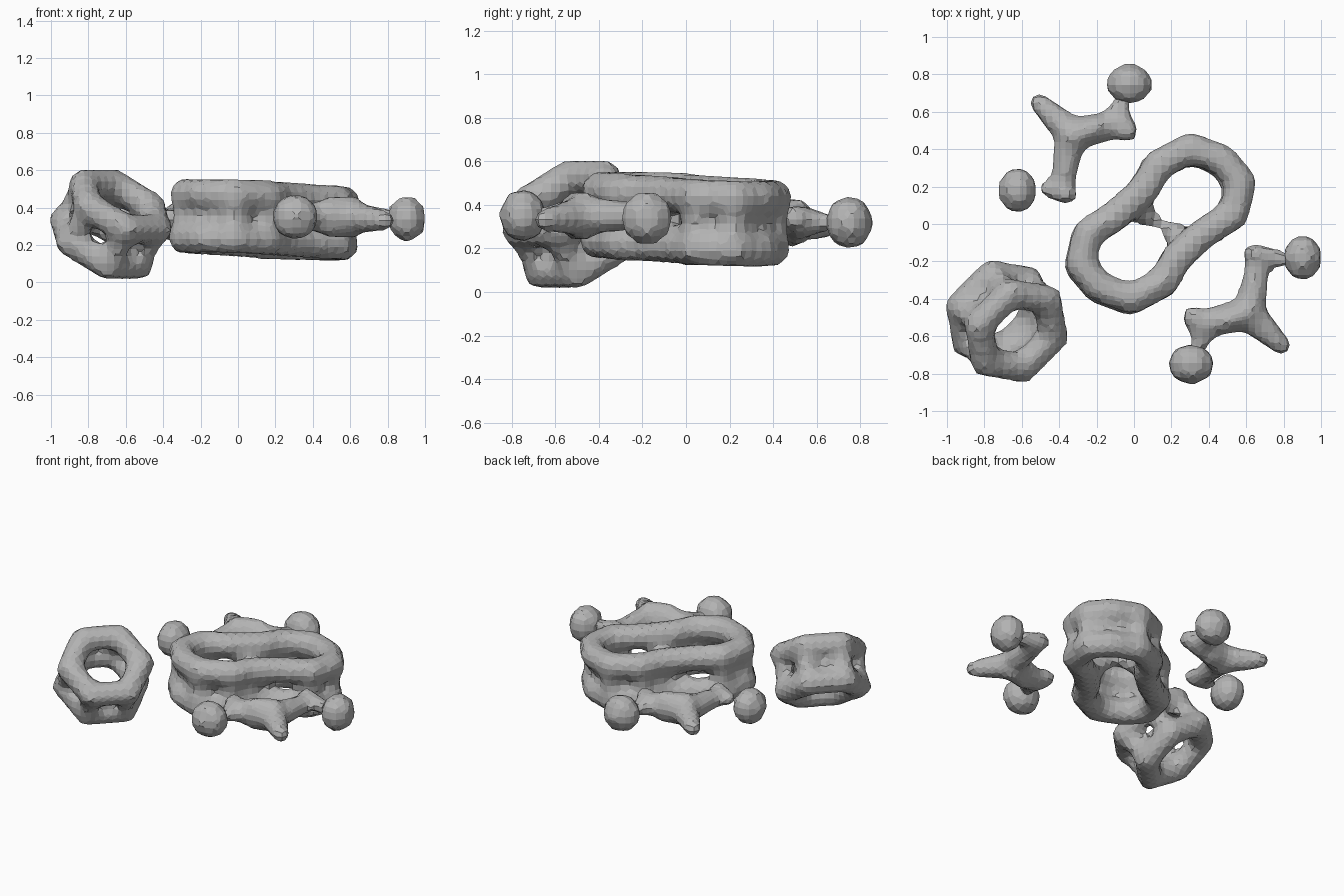
import bpy, bmesh, math
from mathutils import Matrix, Vector

cube = bpy.data.objects.get("Cube")
if cube:
    bpy.data.objects.remove(cube, do_unlink=True)

grey = bpy.data.materials.new("plain grey")
grey.use_nodes = True
colour = (0.45, 0.45, 0.45, 1)
grey.diffuse_color = colour
grey.node_tree.nodes["Principled BSDF"].inputs["Base Color"].default_value = colour


def ball(bm, centre, radius):
    bmesh.ops.create_icosphere(bm, subdivisions=2, radius=radius,
                               matrix=Matrix.Translation(centre))


def strand(bm, a, b, ra, rb):
    """Chain of overlapping balls, tapering from a to b."""
    a, b = Vector(a), Vector(b)
    n = max(1, math.ceil((b - a).length / (0.35 * min(ra, rb))))
    for i in range(n + 1):
        t = i / n
        ball(bm, a.lerp(b, t), ra + (rb - ra) * t)


def finish(name, bm, matrix, voxel):
    """Fuse the balls into one coarse faceted skin."""
    mesh = bpy.data.meshes.new(name)
    bm.to_mesh(mesh)
    bm.free()
    mesh.transform(matrix)
    ob = bpy.data.objects.new(name, mesh)
    bpy.context.collection.objects.link(ob)
    remesh = ob.modifiers.new("fuse", 'REMESH')
    remesh.mode = 'VOXEL'
    remesh.voxel_size = voxel
    smooth = ob.modifiers.new("relax", 'SMOOTH')
    smooth.factor, smooth.iterations = 0.4, 1
    graph = bpy.context.evaluated_depsgraph_get()
    ob.data = bpy.data.meshes.new_from_object(ob.evaluated_get(graph))
    ob.modifiers.clear()
    ob.data.materials.clear()
    ob.data.materials.append(grey)
    for p in ob.data.polygons:
        p.use_smooth = False
    return ob


def double_loop(bm, path, gap, radius, posts, post_radius):
    """Two stacked closed tubes joined by short posts."""
    for i, (x, y) in enumerate(path):
        x2, y2 = path[(i + 1) % len(path)]
        for z in (-gap, gap):
            strand(bm, (x, y, z), (x2, y2, z), radius, radius)
        if i in posts:
            strand(bm, (x, y, -gap), (x, y, gap), post_radius, post_radius)


centre = Vector((0.14, 0, 0.335))

# Large peanut-shaped double loop, leaning slightly, with windows between posts
half = [(0.16, 0.405), (0.33, 0.34), (0.43, 0.22), (0.39, 0.05),
        (0.23, -0.05), (0.08, -0.19), (0.02, -0.31)]
path = half + [(-x, -y) for x, y in half]
posts = [k + s for k in (0, 2, 3, 5, 6) for s in (0, 7)]
bm = bmesh.new()
double_loop(bm, path, 0.118, 0.087, posts, 0.065)
strand(bm, (-0.1, 0.06, 0), (0, 0, 0), 0.07, 0.035)
strand(bm, (0, 0, 0), (0.1, -0.06, 0), 0.035, 0.07)
lean = Matrix.Rotation(0.045, 4, Vector((-1, 1, 0)))
finish("large_double_loop", bm, Matrix.Translation(centre) @ lean, 0.042)

# Small tilted double ring
bm = bmesh.new()
hexagon = [(0.235 * math.cos(math.radians(a)), 0.235 * math.sin(math.radians(a)))
           for a in range(0, 360, 60)]
double_loop(bm, hexagon, 0.118, 0.083, range(6), 0.062)
u = Vector((1, 1, 0)).normalized()
n = Vector((0.42, -0.42, 0.8)).normalized()
tilt = Matrix((u, n.cross(u), n)).transposed().to_4x4()
finish("small_double_ring", bm, Matrix.Translation((-0.68, -0.52, 0.31)) @ tilt, 0.04)

# Branched pieces and their balls, repeated by a half turn
turn = Matrix.Rotation(math.pi, 4, 'Z')
for side, spin in (("front", Matrix.Identity(4)), ("back", turn)):
    lift = 0.015 if side == "front" else -0.015
    place = Matrix.Translation(centre + Vector((0, 0, lift))) @ spin
    bm = bmesh.new()
    hub = (0.47, -0.48, 0)
    strand(bm, hub, (0.5, -0.36, 0), 0.095, 0.08)
    strand(bm, (0.5, -0.36, 0), (0.52, -0.2, 0), 0.08, 0.065)
    strand(bm, hub, (0.24, -0.53, 0), 0.095, 0.08)
    strand(bm, (0.18, -0.5, 0.02), (0.23, -0.6, 0), 0.065, 0.06)
    strand(bm, hub, (0.65, -0.65, -0.02), 0.095, 0.055)
    strand(bm, (0.22, -0.6, 0), (0.18, -0.7, 0), 0.05, 0.04)
    # crosspiece, which only reaches its ball at the front
    reach = 0.66 if side == "front" else 0.6
    strand(bm, (0.5, -0.16, 0.02), (reach, -0.19, 0), 0.06, 0.05)
    # raised and lowered lobes at the hub
    for z in (-0.05, 0.05):
        strand(bm, (0.47, -0.47, z), (0.34, -0.52, z), 0.065, 0.06)
    finish(side + "_branch", bm, place, 0.035)
    for name, pos, scale in (("inner", (0.165, -0.75, 0), (0.132, 0.115, 0.13)),
                             ("outer", (0.762, -0.18, -0.01), (0.108, 0.13, 0.13))):
        bm = bmesh.new()
        ball(bm, (0, 0, 0), 1)
        bmesh.ops.scale(bm, vec=scale, verts=bm.verts)
        bmesh.ops.translate(bm, vec=pos, verts=bm.verts)
        finish(side + "_" + name + "_ball", bm, place, 0.045)
